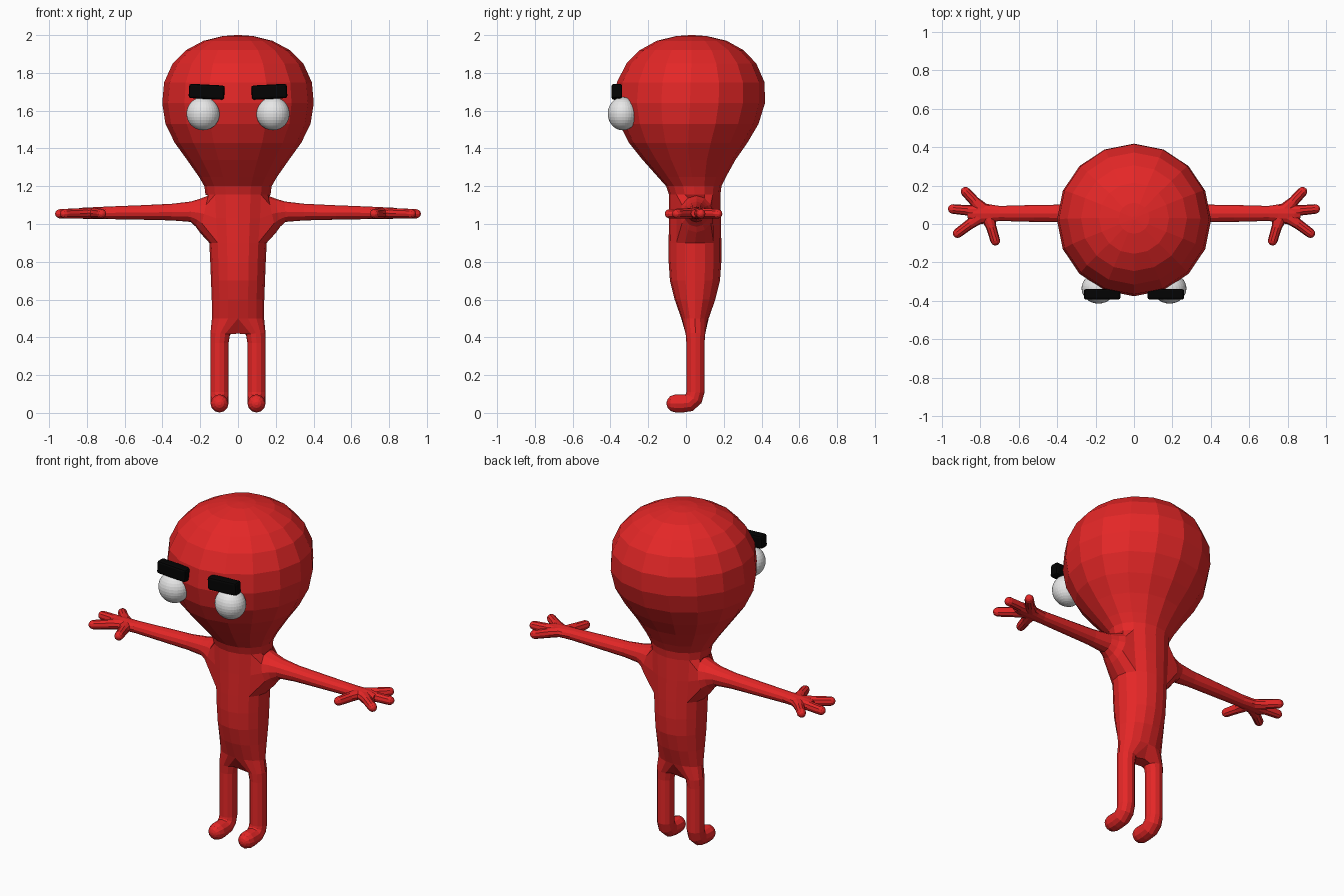
import bpy, bmesh, math
from mathutils import Vector, Matrix

cube = bpy.data.objects.get("Cube")
if cube:
    bpy.data.objects.remove(cube)


def material(name, rgb):
    m = bpy.data.materials.new(name)
    m.use_nodes = True
    m.diffuse_color = (*rgb, 1)
    bsdf = m.node_tree.nodes["Principled BSDF"]
    bsdf.inputs["Base Color"].default_value = (*rgb, 1)
    bsdf.inputs["Roughness"].default_value = 0.6
    return m


RED = material("red skin", (0.78, 0.02, 0.02))
WHITE = material("eye white", (0.8, 0.8, 0.8))
BLACK = material("black brow", (0.001, 0.001, 0.001))


def finish(name, bm, mat):
    bmesh.ops.recalc_face_normals(bm, faces=bm.faces)
    mesh = bpy.data.meshes.new(name)
    bm.to_mesh(mesh)
    bm.free()
    mesh.materials.append(mat)
    obj = bpy.data.objects.new(name, mesh)
    bpy.context.collection.objects.link(obj)
    return obj


def tube(bm, path, radii, ref, sides=12, axis=None):
    """Loft elliptical rings along a path, open at the start and capped at the end."""
    pts = [Vector(p) for p in path]
    rings = []
    for i, p in enumerate(pts):
        t = axis or (pts[min(i + 1, len(pts) - 1)] - pts[max(i - 1, 0)])
        u = ref.cross(t).normalized()
        v = t.cross(u).normalized()
        a, b = radii[i]
        angles = [2 * math.pi * k / sides for k in range(sides)]
        rings.append([bm.verts.new(p + u * a * math.cos(w) + v * b * math.sin(w))
                      for w in angles])
    for lo, hi in zip(rings, rings[1:]):
        for k in range(sides):
            n = (k + 1) % sides
            bm.faces.new((lo[k], lo[n], hi[n], hi[k]))
    bm.faces.new(rings[-1])
    return rings


def bridge(bm, a, b):
    """Join two loops of equal length, in the order that gives the shortest edges."""
    n = len(a)
    orders = [[b[(o + d * i) % n] for i in range(n)] for o in range(n) for d in (1, -1)]
    b = min(orders, key=lambda c: sum((p.co - q.co).length for p, q in zip(a, c)))
    for i in range(n):
        j = (i + 1) % n
        bm.faces.new((a[i], a[j], b[j], b[i]))


def round_tip(path, radii):
    """Extend a path with shrinking rings so that it ends in a dome."""
    end = Vector(path[-1])
    d = (end - Vector(path[-2])).normalized()
    r = radii[-1][0]
    for deg in (35, 60, 80):
        w = math.radians(deg)
        path = path + [end + d * r * math.sin(w)]
        radii = radii + [(r * math.cos(w), r * math.cos(w))]
    return path, radii


X, Z = Vector((1, 0, 0)), Vector((0, 0, 1))

# Head and torso: height, front, back, half width
profile = [
    (0.50, -0.025, 0.12, 0.138), (0.60, -0.06, 0.155, 0.139), (0.70, -0.085, 0.18, 0.143),
    (0.80, -0.092, 0.187, 0.147), (0.90, -0.092, 0.187, 0.152), (1.03, -0.09, 0.185, 0.165),
    (1.155, -0.09, 0.182, 0.172), (1.20, -0.105, 0.188, 0.178), (1.25, -0.15, 0.212, 0.207),
    (1.34, -0.23, 0.262, 0.27), (1.43, -0.302, 0.325, 0.335), (1.53, -0.352, 0.384, 0.384),
    (1.64, -0.376, 0.418, 0.401), (1.75, -0.366, 0.416, 0.391), (1.85, -0.315, 0.372, 0.346),
    (1.92, -0.245, 0.305, 0.276), (1.97, -0.155, 0.215, 0.182), (1.995, -0.05, 0.11, 0.08),
    (2.0, 0.02, 0.04, 0.01)]
ARM_LOW, ARM_MID, ARM_HIGH = 4, 5, 6
body = bmesh.new()
rings = tube(body, [(0, (f + b) / 2, z) for z, f, b, w in profile],
             [((b - f) / 2, w) for z, f, b, w in profile], X, sides=16, axis=Z)
crotch = [body.verts.new((0, y, 0.42)) for y in (0.012, 0.05, 0.088)]

# Arm rings: distance out, height, half depth, half height
arm = [(0.18, 1.053, 0.088, 0.1), (0.21, 1.06, 0.07, 0.076), (0.25, 1.065, 0.057, 0.054),
       (0.35, 1.063, 0.046, 0.044), (0.52, 1.061, 0.044, 0.038), (0.70, 1.059, 0.039, 0.033),
       (0.75, 1.058, 0.047, 0.031), (0.80, 1.057, 0.056, 0.031), (0.835, 1.057, 0.048, 0.028),
       (0.865, 1.056, 0.028, 0.022)]

# Fingers: (root, tip) seen from above
fingers = [((0.80, 0.065), (0.943, 0.078)), ((0.79, 0.075), (0.877, 0.168)),
           ((0.80, 0.04), (0.918, -0.048)), ((0.76, 0.04), (0.722, -0.087))]

for side, s, col in (("left", 1, 4), ("right", -1, 12)):
    # Arm, grown out of an opening in the shoulder
    lo, mid, hi = ([rings[r][(col + i) % 16] for i in range(-2, 3)]
                   for r in (ARM_LOW, ARM_MID, ARM_HIGH))
    bmesh.ops.delete(body, geom=mid[1:4], context="VERTS")
    limb = tube(body, [(s * x, 0.055, z) for x, z, a, b in arm],
                [(a, b) for x, z, a, b in arm], Z)
    bridge(body, lo + [mid[4]] + hi[::-1] + [mid[0]], limb[0])

    # Fingers
    for (x0, y0), (x1, y1) in fingers:
        root, tip = Vector((s * x0, y0, 1.057)), Vector((s * x1, y1, 1.054))
        path, radii = round_tip([root, root.lerp(tip, 0.45), tip],
                                [(0.038, 0.029), (0.027, 0.028), (0.025, 0.026)])
        tube(body, path, radii, Z, sides=10)

    # Leg with foot, grown out of half of the hip opening
    path = [(s * 0.094, 0.05, 0.42), (s * 0.098, 0.05, 0.37), (s * 0.098, 0.05, 0.11),
            (s * 0.098, 0.041, 0.077), (s * 0.098, 0.015, 0.054), (s * 0.098, -0.02, 0.05),
            (s * 0.098, -0.055, 0.05)]
    radii = [(0.052, 0.052)] + [(0.048, 0.048)] * 6
    path, radii = round_tip(path, radii)
    limb = tube(body, path, radii, X)
    hip = [rings[0][(col - 4 + i) % 16] for i in range(9)]
    bridge(body, hip + crotch[::-s], limb[0])

    # Eye
    bm = bmesh.new()
    bmesh.ops.create_uvsphere(bm, u_segments=32, v_segments=16, radius=0.088,
                              matrix=Matrix.Diagonal((1, 0.9, 1, 1)))
    eye = finish(side + "_eye", bm, WHITE)
    eye.location = (s * 0.185, -0.335, 1.584)

    # Eyebrow, lower at its inner end
    bm = bmesh.new()
    bmesh.ops.create_cube(bm, size=1, matrix=Matrix.Diagonal((0.188, 0.056, 0.076, 1)))
    brow = finish(side + "_eyebrow", bm, BLACK)
    brow.location = (s * 0.166, -0.366, 1.7)
    brow.rotation_euler.y = -s * math.radians(3)
    bevel = brow.modifiers.new("soft edges", "BEVEL")
    bevel.width = 0.012
    bevel.segments = 2

finish("body", body, RED)
